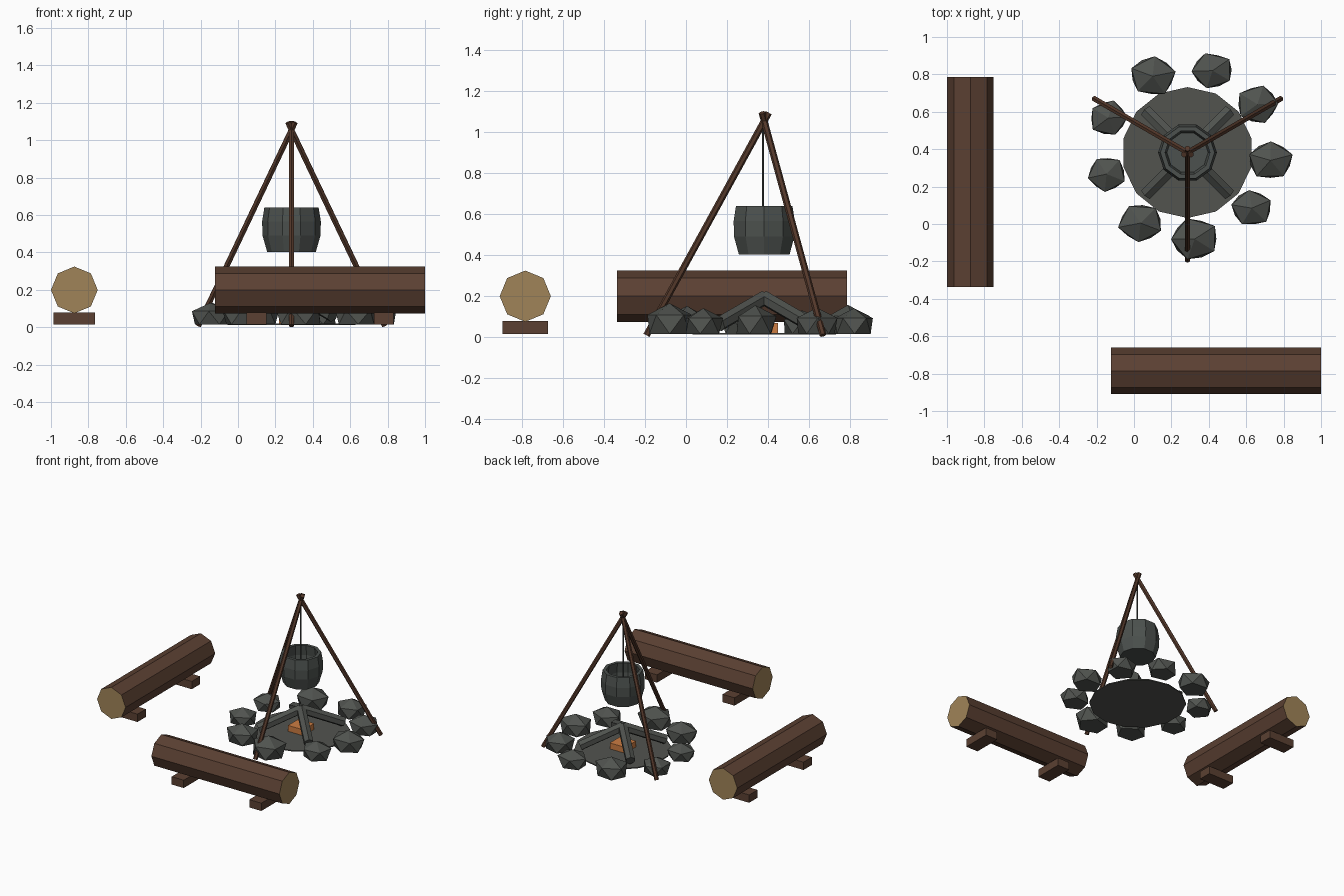
import bpy, bmesh, math, random
from mathutils import Vector, Matrix

random.seed(4)
if "Cube" in bpy.data.objects:
    bpy.data.objects.remove(bpy.data.objects["Cube"], do_unlink=True)


def material(name, rgb):
    """Flat material from an 8-bit display colour."""
    lin = [((c / 255 + 0.055) / 1.055) ** 2.4 for c in rgb] + [1.0]
    mat = bpy.data.materials.new(name)
    mat.use_nodes = True
    mat.diffuse_color = lin
    bsdf = mat.node_tree.nodes["Principled BSDF"]
    bsdf.inputs["Base Color"].default_value = lin
    bsdf.inputs["Roughness"].default_value = 0.9
    return mat


BARK = material("bark brown", (91, 64, 50))
CUT = material("cut wood tan", (160, 132, 88))
POLE = material("pole brown", (84, 56, 42))
STONE = material("stone grey", (80, 83, 79))
ASH = material("ash grey", (82, 83, 79))
CHAR = material("charred wood grey", (79, 82, 78))
IRON = material("iron grey", (76, 81, 78))
EMBER = material("ember orange", (205, 125, 66))

FIRE = Vector((0.286, 0.382, 0))


def finish(bm, name, *mats):
    bmesh.ops.recalc_face_normals(bm, faces=bm.faces)
    mesh = bpy.data.meshes.new(name)
    bm.to_mesh(mesh)
    bm.free()
    for m in mats:
        mesh.materials.append(m)
    obj = bpy.data.objects.new(name, mesh)
    bpy.context.scene.collection.objects.link(obj)
    return obj


def rod(name, a, b, radius, sides, mat, cap=None):
    """Straight prism from a to b, optionally with differently coloured ends."""
    a, b = Vector(a), Vector(b)
    axis = b - a
    bm = bmesh.new()
    turn = axis.to_track_quat('Z', 'Y').to_matrix().to_4x4()
    bmesh.ops.create_cone(bm, cap_ends=True, segments=sides, radius1=radius,
                          radius2=radius, depth=axis.length,
                          matrix=Matrix.Translation((a + b) / 2) @ turn)
    bm.normal_update()
    if cap:
        for f in bm.faces:
            f.material_index = int(abs(f.normal.dot(axis.normalized())) > 0.9)
    return finish(bm, name, mat, *([cap] if cap else []))


def box(name, centre, size, mat):
    bm = bmesh.new()
    bmesh.ops.create_cube(bm, size=1, matrix=Matrix.Translation(centre)
                          @ Matrix.Diagonal((*size, 1)))
    return finish(bm, name, mat)


def around(angle, radius, z):
    return FIRE + Vector((radius * math.cos(angle), radius * math.sin(angle), z))


# Log benches, each on two short blocks
def bench(name, centre, along):
    centre, along = Vector(centre), Vector(along)
    across = Vector((along.y, along.x, 0))
    rod(name + "_log", centre - along * 0.561, centre + along * 0.561, 0.125, 8, BARK, CUT)
    size = along * 0.105 + across * 0.222 + Vector((0, 0, 0.062))
    for side, label in ((-1, "a"), (1, "b")):
        spot = centre + along * 0.34 * side
        spot.z = 0.046
        box(f"{name}_block_{label}", spot, size, BARK)


bench("side_bench", (-0.875, 0.225, 0.199), (0, 1, 0))
bench("front_bench", (0.439, -0.785, 0.199), (1, 0, 0))

# Ash bed and embers
rod("ash_bed", FIRE + Vector((0, 0, 0.012)), FIRE + Vector((0, 0, 0.02)), 0.35, 14, ASH)
box("embers", FIRE + Vector((0, 0, 0.042)), (0.135, 0.135, 0.05), EMBER)

# Charred logs leaning together
for i in range(4):
    ang = math.radians(45 + 90 * i)
    rod(f"charred_log_{i + 1}", around(ang, 0.312, 0.062), around(ang, 0, 0.19), 0.037, 6, CHAR)

# Ring of faceted stones: x, y, half width, half depth
STONES = [
    (0.10, 0.79, 0.128, 0.112), (0.42, 0.82, 0.115, 0.10), (0.66, 0.64, 0.117, 0.107),
    (0.73, 0.34, 0.127, 0.108), (0.63, 0.085, 0.115, 0.102), (0.325, -0.08, 0.135, 0.118),
    (0.035, 0.005, 0.124, 0.108), (-0.147, 0.267, 0.107, 0.10), (-0.137, 0.567, 0.107, 0.10),
]
for i, (x, y, rx, ry) in enumerate(STONES):
    bm = bmesh.new()
    bmesh.ops.create_icosphere(bm, subdivisions=1, radius=1,
                               matrix=Matrix.Rotation(random.uniform(0, 6.28), 4, 'Z'))
    height = rx * 1.22
    for v in bm.verts:
        grow = (1.08 if v.co.z > 0 else 0.97) * random.uniform(0.97, 1.03)
        z = max(0.015, height * (0.37 + 0.63 * v.co.z))
        v.co = (x + v.co.x * rx * grow, y + v.co.y * ry * grow, z)
    finish(bm, f"fire_stone_{i + 1}", STONE)

# Tripod poles crossing just under their tips
for i in range(3):
    ang = math.radians(30 + 120 * i)
    rod(f"tripod_pole_{i + 1}", around(ang, 0.575, 0.008), around(ang, -0.022, 1.095),
        0.0165, 6, POLE)

# Hanging line
rod("hanging_line", FIRE + Vector((0, -0.006, 0.43)), FIRE + Vector((0, -0.006, 1.05)),
    0.005, 6, IRON)

# Open cooking pot, a ten-sided turned profile (radius, height)
PROFILE = [(0.13, 0.402), (0.155, 0.49), (0.157, 0.565), (0.145, 0.64),
           (0.12, 0.64), (0.13, 0.56), (0.11, 0.43)]
SIDES = 10
bm = bmesh.new()
rings = [[bm.verts.new(around(math.tau * k / SIDES, r, z)) for k in range(SIDES)]
         for r, z in PROFILE]
for lower, upper in zip(rings, rings[1:]):
    for k in range(SIDES):
        n = (k + 1) % SIDES
        bm.faces.new((lower[k], lower[n], upper[n], upper[k]))
bm.faces.new(rings[0])
bm.faces.new(rings[-1])
finish(bm, "cooking_pot", IRON)
